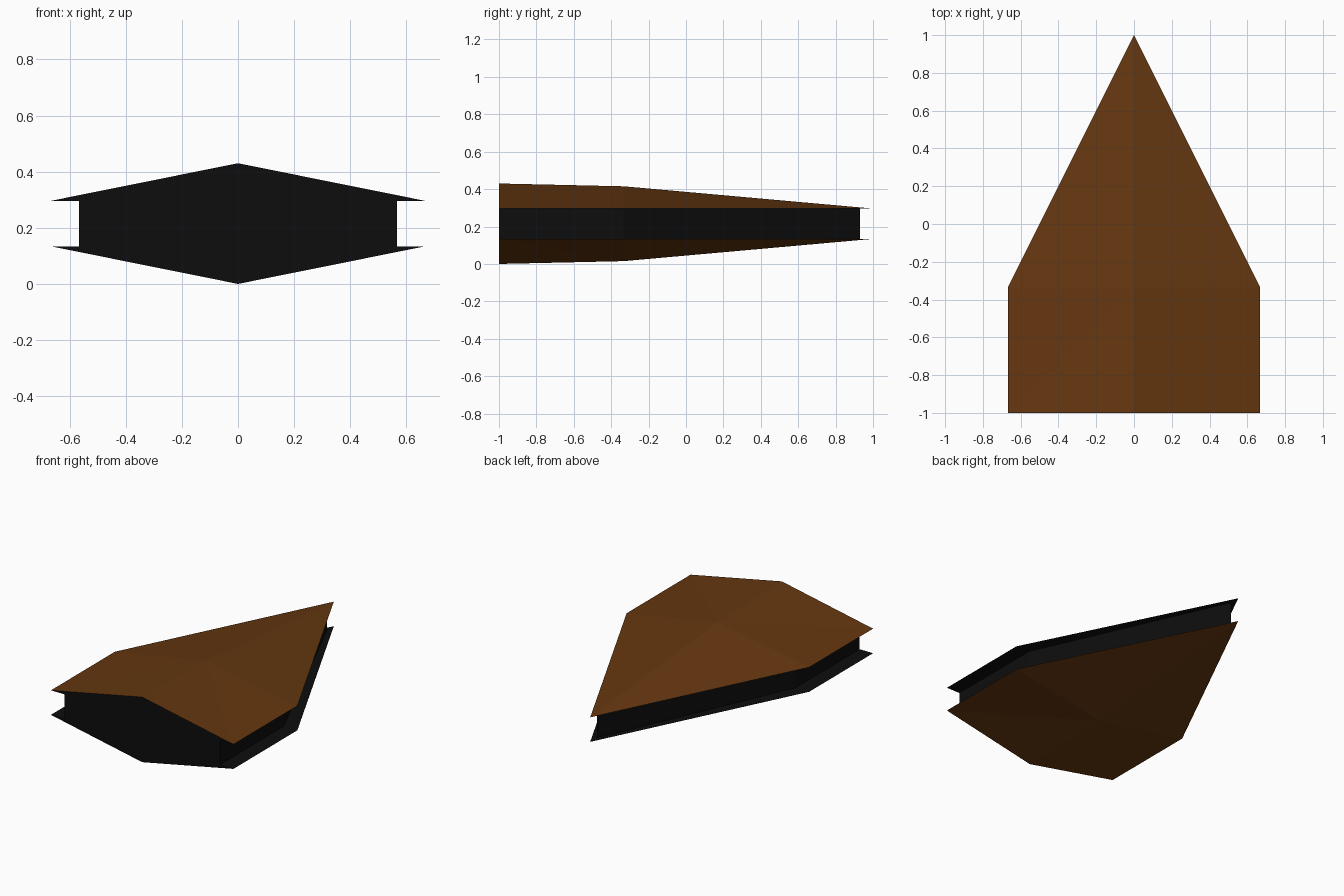
import bpy, bmesh

if "Cube" in bpy.data.objects:
    bpy.data.objects.remove(bpy.data.objects["Cube"])


def material(name, rgb):
    m = bpy.data.materials.new(name)
    m.diffuse_color = (*rgb, 1)
    m.use_nodes = True
    m.node_tree.nodes["Principled BSDF"].inputs["Base Color"].default_value = m.diffuse_color
    return m


BROWN = material("brown", (0.13, 0.038, 0.005))
BLACK = material("black", (0.004, 0.004, 0.004))
MID_Z = 0.215      # the hull is symmetric about this height
RIM = 0.081        # rim height above and below the middle


def outline(half_width, shoulder_y, tip_y):
    """Arrowhead outline, counter-clockwise from the left rear corner."""
    return [(-half_width, -1), (half_width, -1), (half_width, shoulder_y),
            (0, tip_y), (-half_width, shoulder_y)]


def finish(name, bm, mats):
    bmesh.ops.recalc_face_normals(bm, faces=bm.faces)
    mesh = bpy.data.meshes.new(name)
    bm.to_mesh(mesh)
    bm.free()
    for m in mats:
        mesh.materials.append(m)
    ob = bpy.data.objects.new(name, mesh)
    bpy.context.collection.objects.link(ob)
    return ob


def shell(name, side):
    """Ridged hull plate with flat inner face; side is 1 (top) or -1 (bottom)."""
    bm = bmesh.new()
    z = lambda h: MID_Z + side * h
    a, b, c, tip, d = [bm.verts.new((x, y, z(RIM)))
                       for x, y in outline(0.667, -0.333, 1)]
    front = bm.verts.new((0, -1, z(0.215)))
    peak = bm.verts.new((0, -0.333, z(0.2)))
    for f in ((b, c, peak), (b, peak, front), (a, peak, d), (a, front, peak),
              (c, tip, peak), (d, peak, tip)):
        bm.faces.new(f)                                   # brown slopes
    for f in ((a, b, c, tip, d), (a, b, front)):
        bm.faces.new(f).material_index = 1                # black inner face, gable
    return finish(name, bm, (BROWN, BLACK))


# Upper and lower hull plates
shell("upper_hull", 1)
shell("lower_hull", -1)

# Recessed band between the plates
bm = bmesh.new()
low, high = [[bm.verts.new((x, y, MID_Z + s * RIM))
              for x, y in outline(0.567, -0.333, 0.93)] for s in (-1, 1)]
for i in range(5):
    j = (i + 1) % 5
    bm.faces.new((low[i], low[j], high[j], high[i]))
bm.faces.new(low)
bm.faces.new(high)
finish("recessed_band", bm, (BLACK,))
